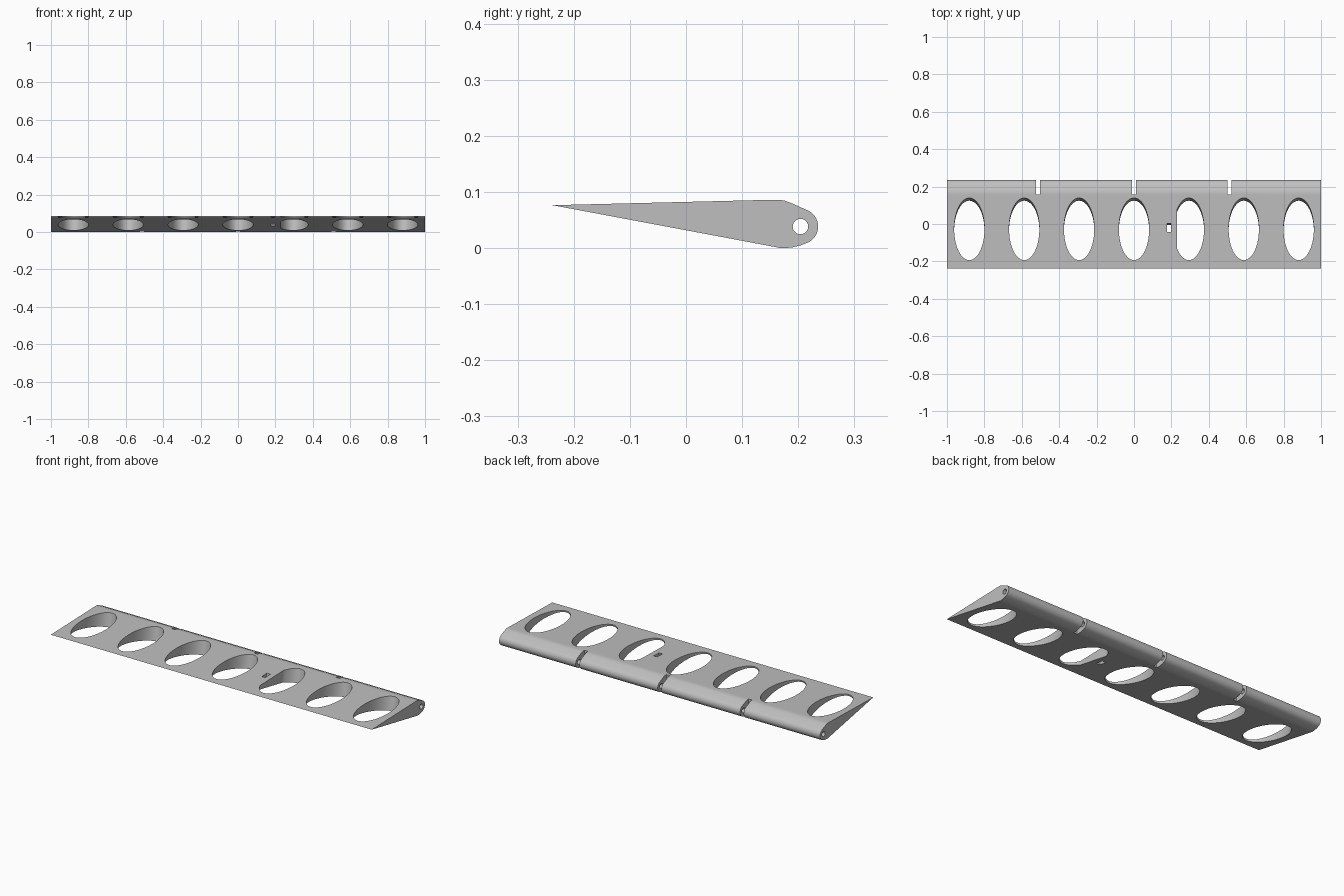
import bpy
import bmesh
from math import sin, cos, pi, radians, atan
from mathutils import Vector, Matrix

cube = bpy.data.objects.get("Cube")
if cube:
    bpy.data.objects.remove(cube, do_unlink=True)

HINGE = Vector((0, 0.204, 0.0385))
SLOPE = atan(0.19)          # tilt of the underside
TILT = Matrix.Translation((0, -0.035, 0.039)) @ Matrix.Rotation(-SLOPE, 4, 'X')


def prism(bm, ring, direction):
    """Extrude a closed ring of points along a direction."""
    face = bm.faces.new([bm.verts.new(p) for p in ring])
    out = bmesh.ops.extrude_face_region(bm, geom=[face])
    moved = [v for v in out["geom"] if isinstance(v, bmesh.types.BMVert)]
    bmesh.ops.translate(bm, verts=moved, vec=direction)


def make_object(name, bm):
    bmesh.ops.recalc_face_normals(bm, faces=bm.faces)
    mesh = bpy.data.meshes.new(name)
    bm.to_mesh(mesh)
    bm.free()
    obj = bpy.data.objects.new(name, mesh)
    bpy.context.collection.objects.link(obj)
    return obj


def box_ring(x, half, y0, y1, z):
    return [Vector((x - half, y0, z)), Vector((x + half, y0, z)),
            Vector((x + half, y1, z)), Vector((x - half, y1, z))]


# Flap body: tapered section with a rounded hinge nose
section = [(-0.238, 0.0765), (0.155, 0.0862), (0.166, 0.0862), (0.176, 0.0845), (0.186, 0.081)]
for i in range(17):
    a = radians(68 - i * 8.5)
    section.append((HINGE.y + 0.0315 * cos(a), HINGE.z + 0.0315 * sin(a)))
section += [(0.203, 0.0045), (0.19, 0.0015), (0.176, 0), (0.167, 0.0005), (0.158, 0.0022)]
bm = bmesh.new()
prism(bm, [Vector((-1, y, z)) for y, z in section], (2, 0, 0))
body = make_object("flap_body", bm)

# Lightening holes, square to the underside; one has a flat side
bm = bmesh.new()
up = TILT.to_3x3() @ Vector((0, 0, 0.2))
for k in range(-3, 4):
    ring = []
    for i in range(64):
        a = 2 * pi * i / 64
        x = k * 0.2935 + 0.081 * cos(a)
        if k == 1:
            x = max(x, 0.23)
        ring.append(TILT @ Vector((x, 0.1625 * sin(a), -0.1)))
    prism(bm, ring, up)

# Small slot beside the flat-sided hole
prism(bm, [TILT @ p for p in box_ring(0.188, 0.011, -0.016, 0.03, -0.1)], up)

# Hinge notches in the nose
for x in (-0.513, 0, 0.511):
    prism(bm, box_ring(x, 0.0115, 0.159, 0.3, -0.05), (0, 0, 0.2))
openings = make_object("openings_cutter", bm)

# Hinge pin bore
bm = bmesh.new()
prism(bm, [HINGE + Vector((-1.1, 0.0138 * cos(pi * i / 16), 0.0138 * sin(pi * i / 16)))
           for i in range(32)], (2.2, 0, 0))
bore = make_object("pin_bore_cutter", bm)

bpy.ops.object.select_all(action='DESELECT')
body.select_set(True)
bpy.context.view_layer.objects.active = body
for cutter in (openings, bore):
    cutter.hide_render = True
    mod = body.modifiers.new("cut", 'BOOLEAN')
    mod.operation = 'DIFFERENCE'
    mod.solver = 'EXACT'
    mod.object = cutter
    bpy.ops.object.modifier_apply(modifier=mod.name)
    bpy.data.objects.remove(cutter, do_unlink=True)

# Single grey finish
grey = bpy.data.materials.new("grey")
grey.use_nodes = True
colour = (0.52, 0.52, 0.52, 1)
grey.diffuse_color = colour
grey.node_tree.nodes["Principled BSDF"].inputs["Base Color"].default_value = colour
body.data.materials.clear()
body.data.materials.append(grey)
bpy.ops.object.shade_smooth_by_angle(angle=radians(30))
